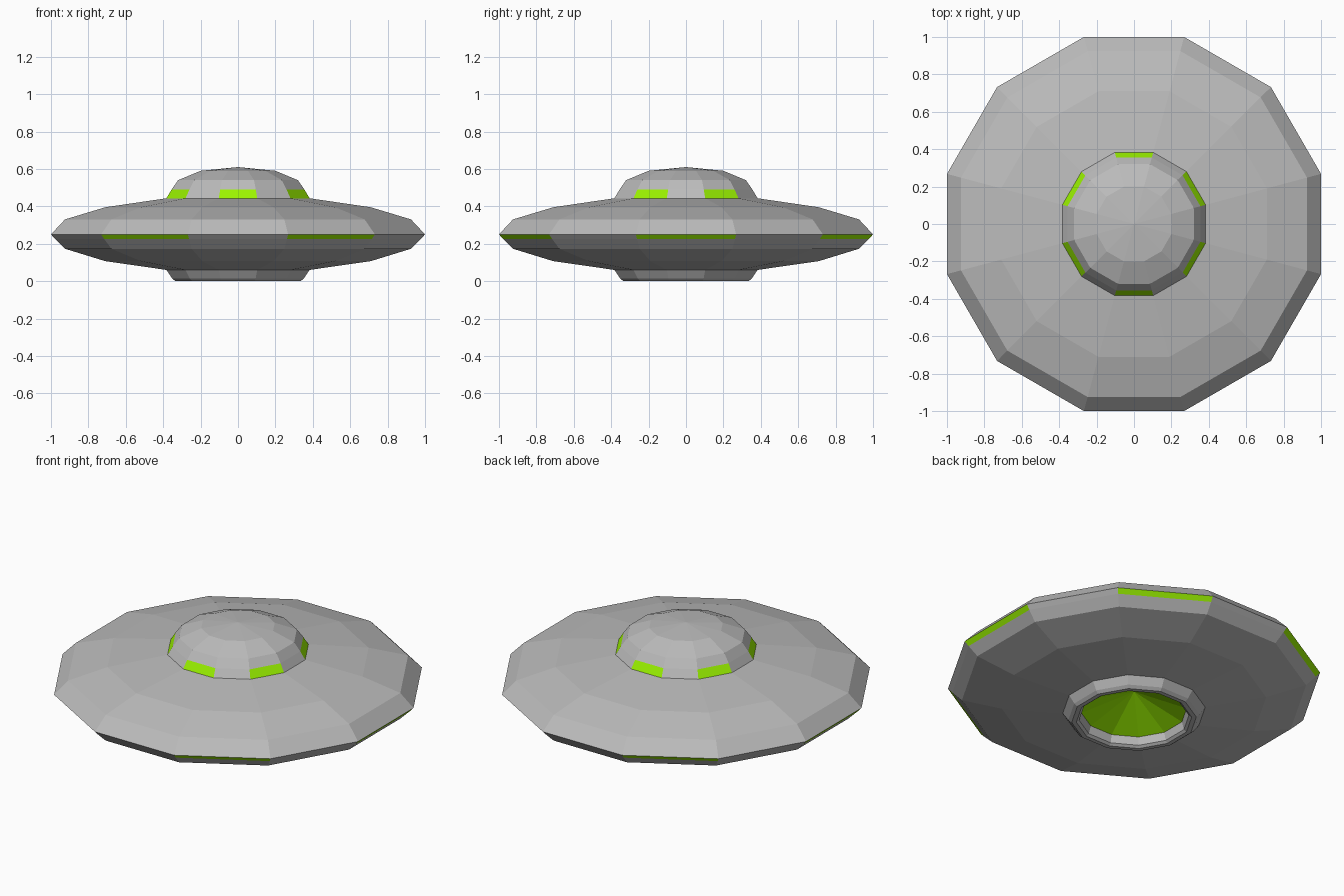
import bpy
import bmesh
from math import cos, sin, pi

if "Cube" in bpy.data.objects:
    bpy.data.objects.remove(bpy.data.objects["Cube"])

SIDES = 12
green = bpy.data.materials.new("glow_green")
green.diffuse_color = (0.33, 0.9, 0.0, 1)
green.use_nodes = True
green.node_tree.nodes["Principled BSDF"].inputs["Base Color"].default_value = green.diffuse_color
grey = bpy.data.materials.new("hull_grey")
grey.diffuse_color = (0.5, 0.5, 0.5, 1)
grey.use_nodes = True
grey.node_tree.nodes["Principled BSDF"].inputs["Base Color"].default_value = grey.diffuse_color


def lathe(name, profile, lit=lambda band, k: False):
    """Spin a (flat radius, z) profile, listed from top outside downwards, into flat facets."""
    bm = bmesh.new()
    rings = []
    for a, z in profile:
        if a == 0:
            rings.append([bm.verts.new((0, 0, z))] * SIDES)
            continue
        r = a / cos(pi / SIDES)
        angles = [(k + 0.5) * 2 * pi / SIDES for k in range(SIDES)]
        rings.append([bm.verts.new((r * cos(t), r * sin(t), z)) for t in angles])
    for band, (up, low) in enumerate(zip(rings, rings[1:])):
        for k in range(SIDES):
            n = (k + 1) % SIDES
            corners = list(dict.fromkeys([up[k], low[k], low[n], up[n]]))
            face = bm.faces.new(corners)
            face.material_index = 1 if lit(band, k) else 0
    mesh = bpy.data.meshes.new(name)
    bm.to_mesh(mesh)
    bm.free()
    mesh.materials.append(grey)
    mesh.materials.append(green)
    obj = bpy.data.objects.new(name, mesh)
    bpy.context.collection.objects.link(obj)
    return obj


# Cabin dome with alternate green windows in its lowest band
lathe("cabin_dome",
      [(0, 0.61), (0.20, 0.59), (0.32, 0.54), (0.355, 0.49), (0.383, 0.443)],
      lambda band, k: band == 3 and k % 2 == 0)

# Disc hull with alternate green lights just under the rim
lathe("disc_hull",
      [(0.383, 0.443), (0.71, 0.395), (0.925, 0.33), (1.0, 0.25),
       (0.977, 0.225), (0.925, 0.173), (0.71, 0.107), (0.383, 0.06)],
      lambda band, k: band == 3 and k % 2 == 1)

# Bevelled base ring with a recess
lathe("base_ring",
      [(0.383, 0.06), (0.353, 0.015), (0.335, 0.0), (0.31, 0.0),
       (0.295, 0.012), (0.283, 0.058)])

# Green cone inside the recess
lathe("engine_glow", [(0.283, 0.058), (0, 0.18)], lambda band, k: True)
